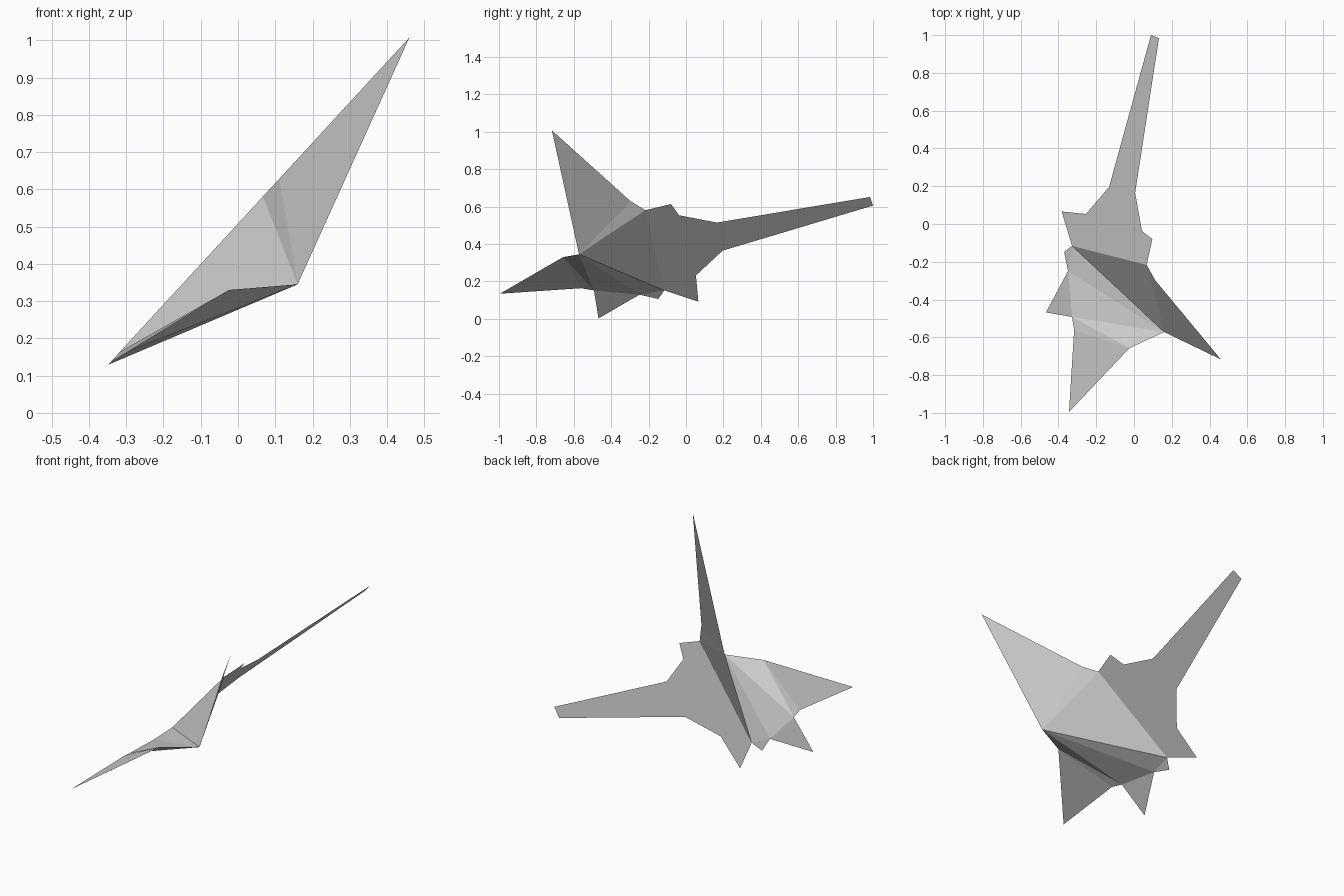
import bpy, bmesh
from mathutils import Vector

cube = bpy.data.objects.get("Cube")
if cube:
    bpy.data.objects.remove(cube)

grey = bpy.data.materials.new("light grey")
grey.use_nodes = True
grey.diffuse_color = (0.6, 0.6, 0.6, 1)
grey.node_tree.nodes["Principled BSDF"].inputs["Base Color"].default_value = (0.6, 0.6, 0.6, 1)


def sloped(x, y):
    """Point on the tilted sheet from which everything is folded."""
    return Vector((x, y, 0.508 + 1.086 * x))


def sheet(name, polygons):
    """Thin folded sheet made of flat polygons facing upward."""
    bm = bmesh.new()
    for corners in polygons:
        face = bm.faces.new([bm.verts.new(c) for c in corners])
        face.normal_update()
        if face.normal.z < 0:
            face.normal_flip()
    bmesh.ops.remove_doubles(bm, verts=bm.verts, dist=0.0005)
    mesh = bpy.data.meshes.new(name)
    bm.to_mesh(mesh)
    bm.free()
    mesh.materials.append(grey)
    bpy.context.collection.objects.link(bpy.data.objects.new(name, mesh))


# Shared corners around the fold
panel_left = sloped(0.067, -0.217)
panel_right = sloped(-0.328, -0.116)
wing_root = sloped(0.111, -0.296)
wing_tip = sloped(0.46, -0.717)
side_front = sloped(-0.349, -0.249)
side_back = sloped(-0.328, -0.492)
nose_root = sloped(-0.317, -0.561)
nose_tip = sloped(-0.344, -0.995)
peak = Vector((0.16, -0.572, 0.345))
brow = Vector((-0.024, -0.657, 0.33))

# Flat rear panel with its long tail and two small points
outline = [(0.042, -0.037), (0.006, 0.165), (0.132, 0.984), (0.09, 1.0),
           (-0.132, 0.196), (-0.254, 0.053), (-0.383, 0.066)]
sheet("tail_panel", [[panel_left, sloped(0.097, -0.08)]
                     + [sloped(*p) for p in outline] + [panel_right]])

# Tall wing and the fold joining it to the panel
sheet("left_wing", [(panel_left, wing_root, peak), (wing_root, wing_tip, peak)])

# Folded body fanning out from the peak
sheet("folded_body", [(panel_left, panel_right, peak),
                      (panel_right, side_front, peak),
                      (side_front, side_back, peak),
                      (side_back, brow, peak),
                      (side_back, nose_root, brow)])

# Flat points along the low edge
sheet("small_point", [(panel_right, sloped(-0.37, -0.148), side_front)])
sheet("right_point", [(side_front, sloped(-0.466, -0.468), side_back)])
sheet("nose_point", [(nose_root, nose_tip, brow)])
